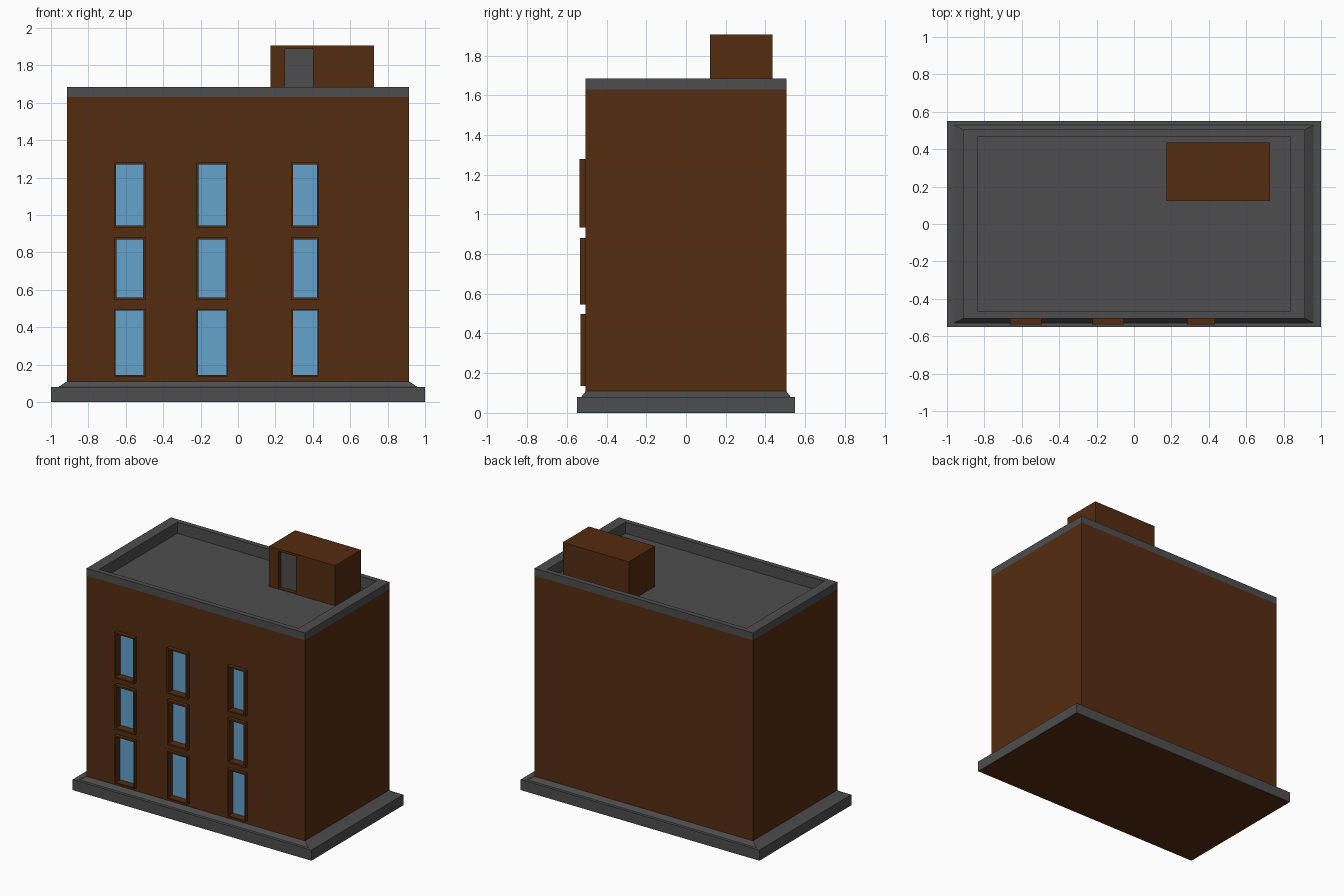
import bpy, bmesh

if "Cube" in bpy.data.objects:
    bpy.data.objects.remove(bpy.data.objects["Cube"])


def material(name, rgb):
    m = bpy.data.materials.new(name)
    m.diffuse_color = (*rgb, 1)
    m.use_nodes = True
    m.node_tree.nodes["Principled BSDF"].inputs["Base Color"].default_value = m.diffuse_color
    return m


BROWN = material("brown_wall", (0.09, 0.025, 0.005))
GREY = material("dark_grey", (0.075, 0.075, 0.075))
GLASS = material("window_glass", (0.13, 0.36, 0.6))


def finish(name, bm, *mats):
    me = bpy.data.meshes.new(name)
    bm.to_mesh(me)
    bm.free()
    for m in mats:
        me.materials.append(m)
    ob = bpy.data.objects.new(name, me)
    bpy.context.scene.collection.objects.link(ob)
    return ob


def rings(name, profile, *mats, bottom=True, bottom_mat=0):
    """Stack of rectangles (half x, half y, z) joined by faces and capped."""
    bm = bmesh.new()
    loops = [[bm.verts.new((sx * x, sy * y, z)) for sx, sy in
              ((-1, -1), (1, -1), (1, 1), (-1, 1))] for x, y, z in profile]
    for a, b in zip(loops, loops[1:]):
        for i in range(4):
            j = (i + 1) % 4
            bm.faces.new((a[i], a[j], b[j], b[i]))
    bm.faces.new(loops[-1])
    if bottom:
        bm.faces.new(loops[0][::-1]).material_index = bottom_mat
    return finish(name, bm, *mats)


def add_box(bm, x0, x1, y0, y1, z0, z1):
    verts = bmesh.ops.create_cube(bm, size=1)["verts"]
    for v in verts:
        v.co = (x1 if v.co.x > 0 else x0,
                y1 if v.co.y > 0 else y0,
                z1 if v.co.z > 0 else z0)


def box(name, dims, *mats):
    bm = bmesh.new()
    add_box(bm, *dims)
    return finish(name, bm, *mats)


def cut(target, cutter):
    mod = target.modifiers.new("openings", 'BOOLEAN')
    mod.operation = 'DIFFERENCE'
    mod.solver = 'EXACT'
    mod.object = cutter
    bpy.context.view_layer.objects.active = target
    bpy.ops.object.modifier_apply(modifier=mod.name)
    bpy.data.objects.remove(cutter)


# Stepped plinth with a sloped top edge and brown underside
rings("plinth", [(1, 0.55, 0), (1, 0.55, 0.08), (0.96, 0.528, 0.08),
                 (0.915, 0.505, 0.11)], GREY, BROWN, bottom_mat=1)

# Main walls, hollowed at the top for the sunken roof
walls = rings("walls", [(0.915, 0.505, 0.105), (0.915, 0.505, 1.63),
                        (0.86, 0.48, 1.63), (0.86, 0.48, 1.58)], BROWN)

# Parapet and sunken roof deck
rings("parapet_roof", [(0.915, 0.505, 1.63), (0.915, 0.505, 1.685),
                       (0.835, 0.467, 1.685), (0.835, 0.467, 1.60)],
      GREY, bottom=False)

# Windows: framed blocks with recessed panes, set into wall openings
columns = [(-0.663, -0.495), (-0.223, -0.053), (0.284, 0.434)]
rows = [(0.135, 0.497, 0.013, -0.531), (0.545, 0.882, 0.018, -0.534),
        (0.933, 1.28, 0.015, -0.536)]   # bottom, top, frame width, front y
holes = bmesh.new()
for r, (z0, z1, w, y) in enumerate(rows):
    for c, (x0, x1) in enumerate(columns):
        h = w / 2
        add_box(holes, x0 + h, x1 - h, -0.6, -0.472, z0 + h, z1 - h)
        bm = bmesh.new()
        add_box(bm, x0, x1, y, -0.465, z0, z1)
        bm.normal_update()
        front = next(f for f in bm.faces if f.normal.y < -0.9)
        bmesh.ops.inset_region(bm, faces=[front], thickness=w)
        pane = bmesh.ops.extrude_discrete_faces(bm, faces=[front])["faces"][0]
        for v in pane.verts:
            v.co.y = -0.477
        pane.material_index = 1
        finish(f"window_{r + 1}_{c + 1}", bm, BROWN, GLASS)
cut(walls, finish("window_cutter", holes))

# Rooftop stair hut with a recessed door
hut = box("stair_hut", (0.175, 0.728, 0.122, 0.435, 1.595, 1.905), BROWN)
cut(hut, box("door_cutter", (0.252, 0.402, 0.0, 0.155, 1.605, 1.887)))
box("hut_door", (0.251, 0.403, 0.152, 0.17, 1.604, 1.888), GREY)
